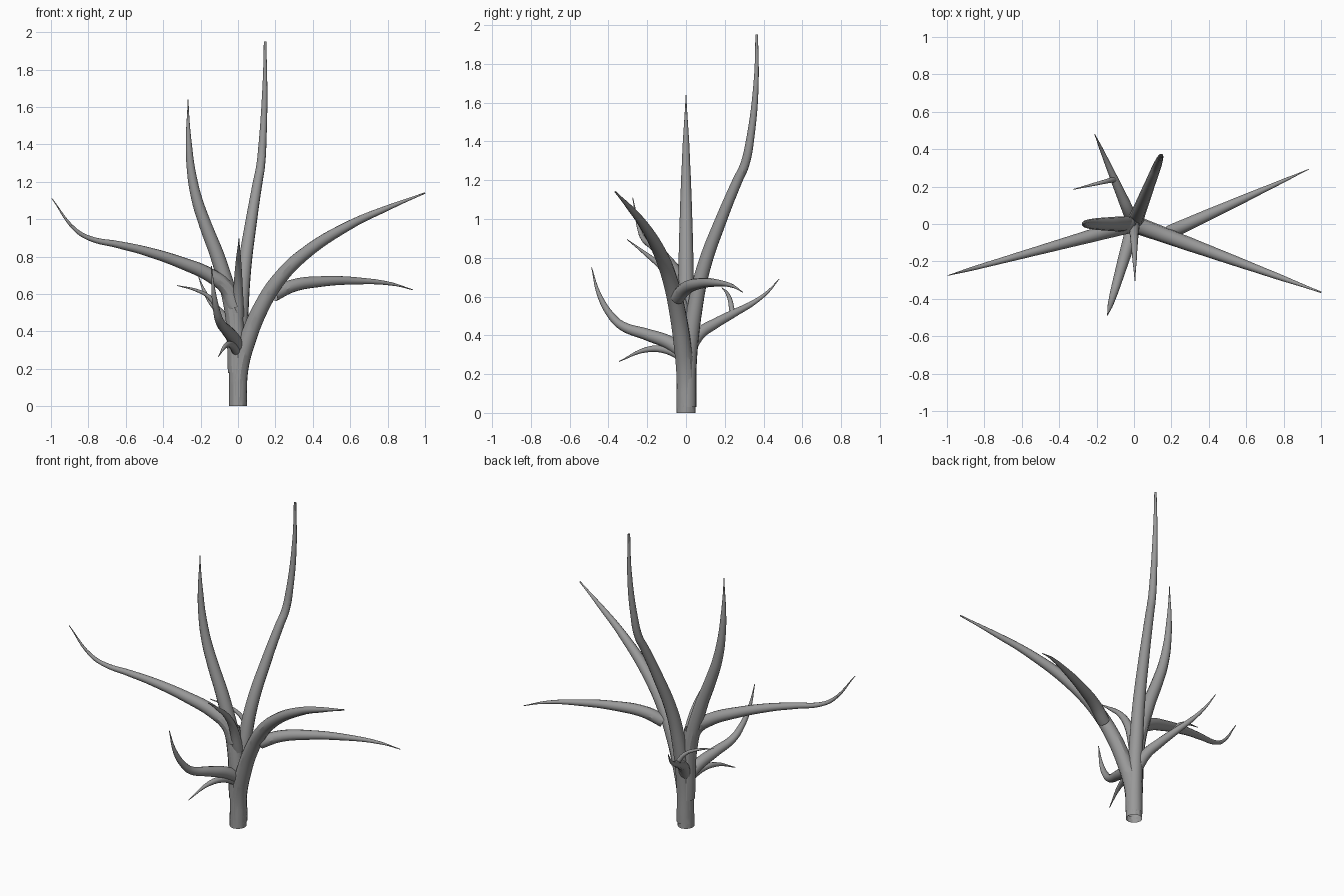
import bpy
from mathutils import Vector

cube = bpy.data.objects.get("Cube")
if cube:
    bpy.data.objects.remove(cube, do_unlink=True)

# Bark material
bark = bpy.data.materials.new("grey bark")
bark.use_nodes = True
grey = (0.32, 0.32, 0.32, 1)
bark.diffuse_color = grey
bark.node_tree.nodes["Principled BSDF"].inputs["Base Color"].default_value = grey


def limb(name, start, end, profile, radius, power=1.2, tip=0.002):
    """Tapered tube in an upright plane; profile holds (share of the way from start to end, height)."""
    a, b = Vector((*start, 0)), Vector((*end, 0))
    points = [a.lerp(b, share) + Vector((0, 0, height)) for share, height in profile]
    lengths = [0]
    for p, q in zip(points, points[1:]):
        lengths.append(lengths[-1] + (q - p).length)

    curve = bpy.data.curves.new(name, 'CURVE')
    curve.dimensions = '3D'
    curve.bevel_depth = 1
    curve.bevel_resolution = 4
    curve.resolution_u = 6
    spline = curve.splines.new('BEZIER')
    spline.bezier_points.add(len(points) - 1)
    spline.radius_interpolation = 'CARDINAL'
    for knot, point, length in zip(spline.bezier_points, points, lengths):
        knot.co = point
        knot.handle_left_type = knot.handle_right_type = 'AUTO'
        knot.radius = tip + (radius - tip) * (1 - (length / lengths[-1]) ** power)

    limb_object = bpy.data.objects.new(name, curve)
    bpy.context.collection.objects.link(limb_object)
    bpy.ops.object.select_all(action='DESELECT')
    limb_object.select_set(True)
    bpy.context.view_layer.objects.active = limb_object
    bpy.ops.object.convert(target='MESH')
    limb_object = bpy.context.object
    limb_object.data.materials.clear()
    limb_object.data.materials.append(bark)
    bpy.ops.object.shade_smooth_by_angle()


centre = (0, 0)

# Trunk, hollow at the foot
limb("trunk", centre, (-0.03, 0), [(0, 0), (0, 0.2), (0.3, 0.4), (1, 0.62)],
     0.048, power=3, tip=0.035)

# Tall upright limbs
limb("tall_right_limb", (-0.01, 0), (-0.267, 0),
     [(0, 0.18), (0.07, 0.5), (0.36, 0.78), (0.64, 0.97), (0.81, 1.1), (0.93, 1.25),
      (0.99, 1.43), (1, 1.64)],
     0.044, power=2.3)
limb("tall_back_limb", centre, (0.145, 0.365),
     [(0.02, 0.03), (0.03, 0.25), (0.13, 0.55), (0.25, 0.75), (0.5, 1), (0.73, 1.2),
      (0.83, 1.28), (0.91, 1.42), (0.99, 1.7), (1, 1.95)],
     0.047, power=1.3, tip=0.007)

# Spreading limbs
limb("left_limb", centre, (1, -0.365),
     [(0, 0.02), (0.01, 0.2), (0.05, 0.35), (0.13, 0.54), (0.22, 0.68), (0.35, 0.81),
      (0.6, 0.97), (0.8, 1.06), (1, 1.14)],
     0.047, power=2, tip=0.004)
limb("left_side_branch", (0.19, -0.045), (0.935, 0.293),
     [(0, 0.595), (0.13, 0.642), (0.35, 0.667), (0.6, 0.67), (0.85, 0.653), (1, 0.622)],
     0.037, power=1.3)
limb("right_limb", centre, (-0.995, -0.275),
     [(0.02, 0.53), (0.06, 0.63), (0.15, 0.7), (0.3, 0.765), (0.5, 0.83), (0.65, 0.865),
      (0.79, 0.895), (0.87, 0.94), (1, 1.11)],
     0.044, power=1.1)

# Short front branches
limb("front_branch", centre, (-0.142, -0.487),
     [(0, 0.3), (0.17, 0.36), (0.42, 0.405), (0.68, 0.45), (0.79, 0.5), (0.92, 0.61), (1, 0.75)],
     0.038, power=1.4)
limb("front_twig", centre, (-0.105, -0.345),
     [(0, 0.28), (0.3, 0.325), (0.6, 0.325), (1, 0.265)], 0.026)
limb("front_spike", centre, (0.005, -0.305),
     [(0, 0.48), (0.15, 0.63), (0.38, 0.74), (0.68, 0.82), (1, 0.895)], 0.032)

# Short back branch with its twig
limb("back_branch", centre, (-0.21, 0.48),
     [(0.03, 0.33), (0.15, 0.41), (0.31, 0.46), (0.52, 0.515), (0.73, 0.57), (0.88, 0.625),
      (1, 0.69)],
     0.035)
limb("back_twig", (-0.1, 0.24), (-0.325, 0.185),
     [(0, 0.51), (0.25, 0.585), (0.55, 0.62), (1, 0.645)], 0.015)
